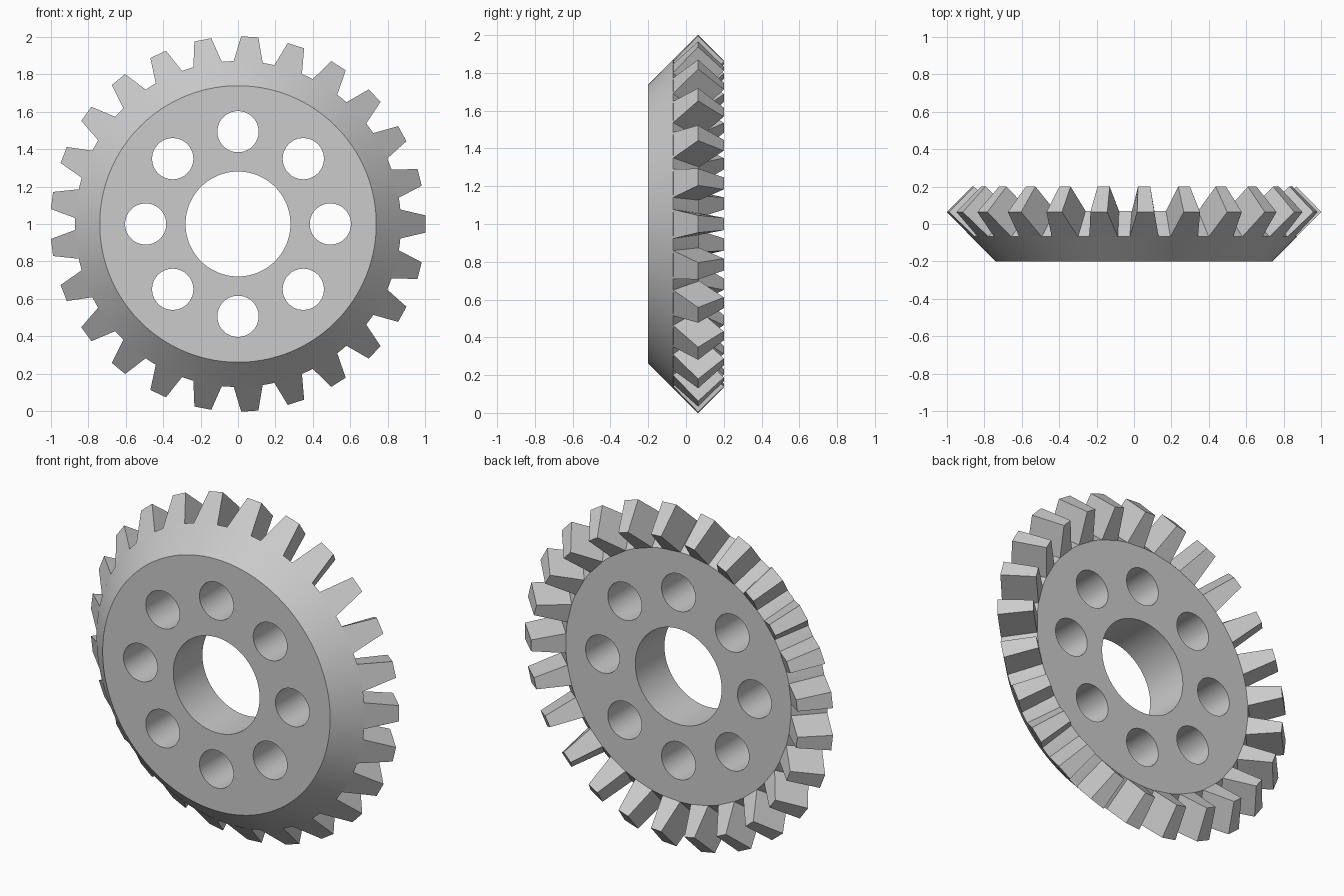
import bpy
import bmesh
from math import pi, cos, sin, radians
from mathutils import Matrix, Vector

TEETH = 25
SEGMENTS = 200
HOLES = 8
CENTRE = 1.0

cube = bpy.data.objects.get("Cube")
if cube:
    bpy.data.objects.remove(cube, do_unlink=True)

steel = bpy.data.materials.new("grey_metal")
steel.use_nodes = True
colour = (0.6, 0.6, 0.6, 1)
steel.diffuse_color = colour
steel.node_tree.nodes["Principled BSDF"].inputs["Base Color"].default_value = colour


def polar(r, angle, y):
    """Point at radius r around the gear axis, which runs along y."""
    return Vector((r * cos(angle), y, CENTRE + r * sin(angle)))


def finish(name, bm):
    bmesh.ops.recalc_face_normals(bm, faces=bm.faces)
    mesh = bpy.data.meshes.new(name)
    bm.to_mesh(mesh)
    bm.free()
    mesh.materials.append(steel)
    obj = bpy.data.objects.new(name, mesh)
    bpy.context.collection.objects.link(obj)
    return obj


def activate(obj):
    bpy.ops.object.select_all(action='DESELECT')
    obj.select_set(True)
    bpy.context.view_layer.objects.active = obj


# Conical blank: front disc, outer cone, tooth floor cone, back disc
profile = [(0.738, -0.2), (0.87, -0.068), (0.732, 0.07)]
bm = bmesh.new()
rings = [[bm.verts.new(polar(r, 2 * pi * i / SEGMENTS, y)) for i in range(SEGMENTS)]
         for r, y in profile]
for a, b in zip(rings, rings[1:]):
    for i in range(SEGMENTS):
        j = (i + 1) % SEGMENTS
        bm.faces.new((a[i], a[j], b[j], b[i]))
bm.faces.new(rings[0])
bm.faces.new(rings[-1])
body = finish("gear_body", bm)

# Cutter for the bore and the ring of lightening holes
bm = bmesh.new()
drills = [(0, 0, 0.28, 96)]
drills += [(0.493, 2 * pi * k / HOLES, 0.11, 64) for k in range(HOLES)]
for r, angle, radius, sides in drills:
    place = Matrix.Translation(polar(r, angle, 0)) @ Matrix.Rotation(pi / 2, 4, 'X')
    bmesh.ops.create_cone(bm, cap_ends=True, segments=sides, radius1=radius,
                          radius2=radius, depth=1, matrix=place)
cutter = finish("hole_cutter", bm)
cutter.hide_render = True

drill = body.modifiers.new("holes", 'BOOLEAN')
drill.operation = 'DIFFERENCE'
drill.solver = 'EXACT'
drill.object = cutter
activate(body)
bpy.ops.object.modifier_apply(modifier=drill.name)
bpy.data.objects.remove(cutter, do_unlink=True)
bpy.ops.object.shade_smooth_by_angle(angle=radians(30))

# Tapered bevel teeth; sections are (radius, y, width), root then tip
outer_end = [(0.87, -0.068, 0.155), (1.002, 0.064, 0.092)]
inner_end = [(0.732, 0.07, 0.115), (0.866, 0.2, 0.066)]


def end_loop(bm, section, angle):
    (r0, y0, w0), (r1, y1, w1) = section
    corners = [(r0, y0, -w0), (r0, y0, w0), (r1, y1, w1), (r1, y1, -w1)]
    return [bm.verts.new(polar(r, angle + w / (2 * r), y)) for r, y, w in corners]


bm = bmesh.new()
for k in range(TEETH):
    angle = 2 * pi * k / TEETH
    outer = end_loop(bm, outer_end, angle)
    inner = end_loop(bm, inner_end, angle)
    bm.faces.new(outer)
    bm.faces.new(inner)
    for i in range(4):
        j = (i + 1) % 4
        bm.faces.new((outer[i], outer[j], inner[j], inner[i]))
finish("gear_teeth", bm)
